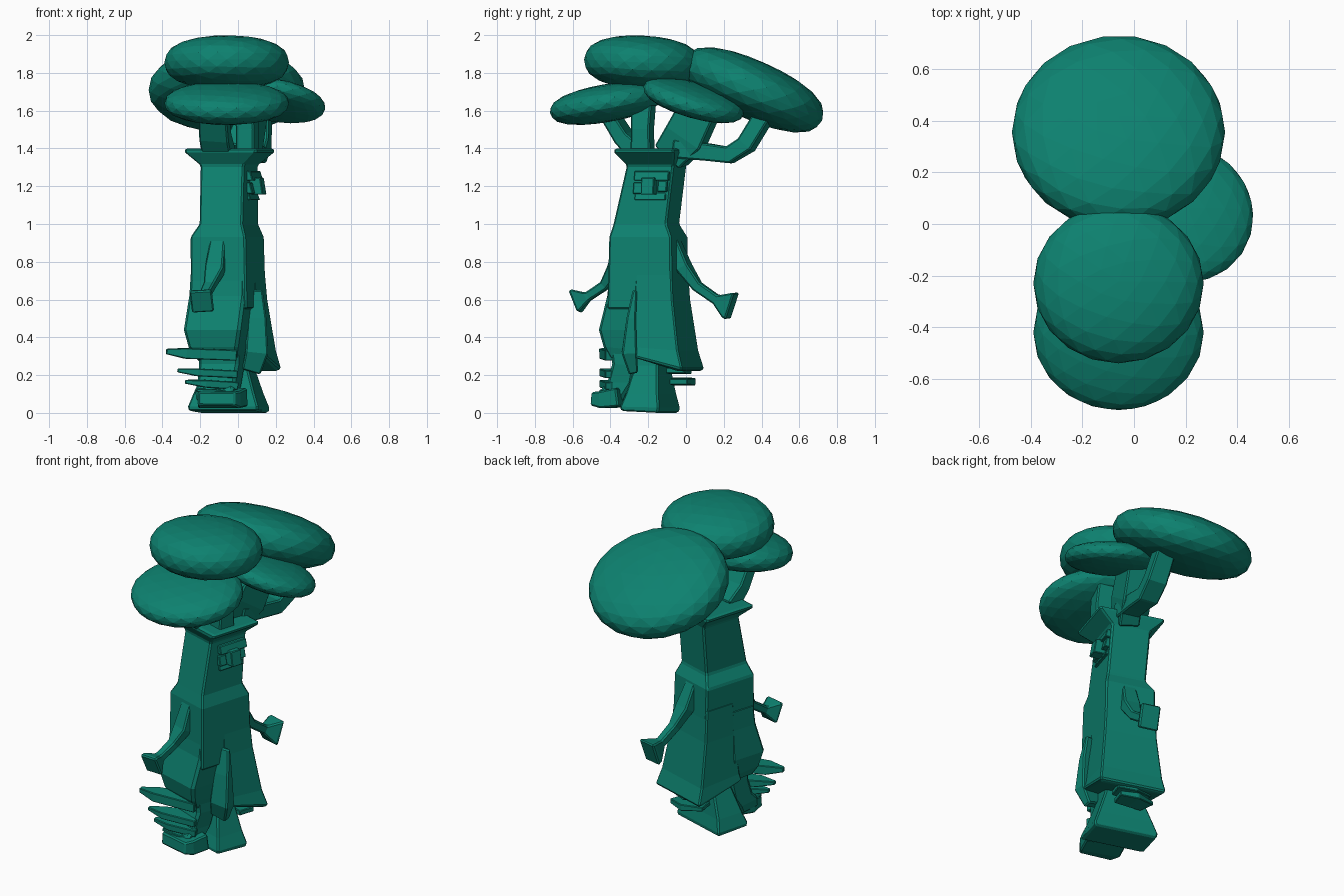
import bpy, bmesh, math
from mathutils import Vector, Matrix

mat = bpy.data.materials.new("teal")
mat.diffuse_color = (0.004, 0.22, 0.16, 1)

# Local body frame: u = facing direction, v = toward the rear arm
CENTRE = Vector((-0.055, -0.2, 0))
TURN = Matrix.Rotation(math.radians(-17), 3, 'Z')


def world(u, v, z):
    return CENTRE + TURN @ Vector((u, v, z))


def skin(name, loops, bevel=0.0):
    """Join equal-length loops of points into a capped solid."""
    bm = bmesh.new()
    rings = [[bm.verts.new(p) for p in loop] for loop in loops]
    n = len(rings[0])
    for a, b in zip(rings, rings[1:]):
        for i in range(n):
            j = (i + 1) % n
            bm.faces.new((a[i], a[j], b[j], b[i]))
    bm.faces.new(rings[0][::-1])
    bm.faces.new(rings[-1])
    bmesh.ops.recalc_face_normals(bm, faces=bm.faces)
    me = bpy.data.meshes.new(name)
    bm.to_mesh(me)
    bm.free()
    me.materials.append(mat)
    ob = bpy.data.objects.new(name, me)
    bpy.context.collection.objects.link(ob)
    if bevel:
        m = ob.modifiers.new("bevel", 'BEVEL')
        m.width = bevel
        m.segments = 1
    return ob


def column(name, rows, bevel=0.015):
    """Rows of (u0, u1, v0, v1, z front, z rear) in the body frame."""
    return skin(name, [[world(u0, v0, za), world(u1, v0, za), world(u1, v1, zb), world(u0, v1, zb)]
                       for u0, u1, v0, v1, za, zb in rows], bevel)


def limb(name, pts, side, bevel=0.008):
    """Rectangular limb; pts are (x, y, z, half width, half thickness)."""
    ps = [Vector(p[:3]) for p in pts]
    loops = []
    for i, p in enumerate(pts):
        t = (ps[min(i + 1, len(ps) - 1)] - ps[max(i - 1, 0)]).normalized()
        s = (side - t * side.dot(t)).normalized()
        n = t.cross(s)
        loops.append([ps[i] + s * p[3] * a + n * p[4] * b
                      for a, b in ((-1, -1), (1, -1), (1, 1), (-1, 1))])
    return skin(name, loops, bevel)


def puff(name, loc, radii, rx=0, ry=0, power=2.35):
    """Slightly boxy flattened ball."""
    bpy.ops.mesh.primitive_ico_sphere_add(subdivisions=3, radius=1, location=loc,
                                          rotation=(math.radians(rx), math.radians(ry), 0))
    ob = bpy.context.object
    ob.name = name
    for v in ob.data.vertices:
        r = math.hypot(v.co.x, v.co.y)
        v.co /= (r ** power + abs(v.co.z) ** power) ** (1 / power)
    ob.scale = radii
    ob.data.materials.append(mat)


# Foliage
puff("top_foliage", (-0.06, -0.23, 1.855), (0.33, 0.31, 0.142), -3)
puff("rear_foliage", (-0.06, 0.355, 1.71), (0.413, 0.4, 0.155), -24)
puff("front_foliage", (-0.06, -0.42, 1.64), (0.33, 0.305, 0.1), 10)
puff("side_foliage", (0.195, 0.04, 1.655), (0.27, 0.275, 0.08), -16, 10)

# Trunk with flared crown
column("trunk", [
    (-0.15, 0.16, -0.18, 0.18, 0.55, 0.55),
    (-0.155, 0.15, -0.172, 0.172, 0.93, 0.93),
    (-0.11, 0.128, -0.155, 0.14, 1.0, 1.0),
    (-0.125, 0.115, -0.085, 0.175, 1.31, 1.31),
    (-0.205, 0.205, -0.135, 0.205, 1.385, 1.385),
    (-0.195, 0.195, -0.125, 0.195, 1.4, 1.4)])

# Front coat panel narrowing into the stepping leg
column("front_panel", [
    (-0.155, 0.15, -0.172, 0.02, 0.75, 0.75),
    (-0.16, 0.15, -0.185, 0.0, 0.62, 0.62),
    (-0.175, 0.14, -0.235, 0.0, 0.44, 0.44),
    (-0.155, 0.12, -0.215, 0.0, 0.35, 0.33),
    (-0.12, 0.1, -0.18, -0.05, 0.28, 0.28)])
column("stepping_leg", [
    (-0.11, 0.11, -0.18, -0.04, 0.36, 0.34),
    (-0.11, 0.11, -0.17, -0.04, 0.26, 0.25),
    (-0.11, 0.1, -0.2, -0.06, 0.16, 0.16),
    (-0.11, 0.1, -0.24, -0.1, 0.12, 0.1),
    (-0.1, 0.09, -0.25, -0.13, 0.06, 0.04)])
limb("toe", [(-0.06, -0.32, 0.085, 0.12, 0.05), (-0.1, -0.42, 0.07, 0.12, 0.045),
             (-0.115, -0.48, 0.075, 0.1, 0.035)], TURN @ Vector((1, 0, 0)))

# Narrow fold beside the slit, and the rear panel
limb("slit_fold", [(0.1, -0.27, 0.65, 0.03, 0.012), (0.1, -0.29, 0.5, 0.05, 0.025),
                   (0.1, -0.3, 0.32, 0.06, 0.04), (0.07, -0.28, 0.22, 0.05, 0.025)],
     Vector((1, 0, 0)))
column("rear_panel", [
    (-0.155, 0.15, -0.02, 0.172, 0.8, 0.8),
    (-0.16, 0.165, -0.03, 0.185, 0.6, 0.6),
    (-0.175, 0.2, -0.05, 0.225, 0.35, 0.33),
    (-0.185, 0.22, -0.06, 0.255, 0.31, 0.23),
    (-0.17, 0.2, -0.04, 0.23, 0.3, 0.22)])

# Standing leg with flared foot
column("standing_leg", [
    (-0.1, 0.11, -0.04, 0.09, 0.38, 0.38),
    (-0.11, 0.12, -0.04, 0.09, 0.25, 0.25),
    (-0.17, 0.17, -0.075, 0.105, 0.1, 0.1),
    (-0.195, 0.2, -0.1, 0.12, 0.025, 0.02),
    (-0.185, 0.19, -0.09, 0.11, 0.01, 0.0)])

# Thin stacked root fins at the front, and two at the rear
for i, (x0, z, h) in enumerate(((-0.38, 0.315, 0.028), (-0.32, 0.215, 0.02),
                                (-0.28, 0.155, 0.02), (-0.22, 0.11, 0.016))):
    limb(f"front_fin_{i}", [(x0, -0.43, z + 0.01, 0.012, h * 0.5), (x0 + 0.1, -0.415, z, 0.045, h),
                            (-0.02, -0.36, z - 0.01, 0.07, h)], Vector((0.2, 1, 0)), 0.004)
for i, (y, z) in enumerate(((0.03, 0.165), (0.01, 0.225))):
    limb(f"rear_fin_{i}", [(-0.12, y - 0.06, z + 0.01, 0.05, 0.012), (0.0, y - 0.04, z, 0.06, 0.02),
                           (0.09, y - 0.07, z, 0.05, 0.015)], Vector((0, 1, 0)), 0.004)

# Arms ending in flared stumps
SIDE = TURN @ Vector((1, 0, 0))
limb("front_arm", [
    (-0.1, -0.33, 0.92, 0.04, 0.03), (-0.12, -0.375, 0.76, 0.05, 0.035),
    (-0.15, -0.43, 0.675, 0.03, 0.025), (-0.18, -0.52, 0.615, 0.026, 0.024),
    (-0.19, -0.575, 0.595, 0.058, 0.06), (-0.192, -0.592, 0.588, 0.06, 0.062)], SIDE)
limb("rear_arm", [
    (-0.01, -0.07, 0.92, 0.04, 0.03), (0.015, -0.01, 0.77, 0.05, 0.035),
    (0.04, 0.06, 0.67, 0.03, 0.027), (0.065, 0.16, 0.6, 0.026, 0.026),
    (0.08, 0.225, 0.572, 0.06, 0.068), (0.085, 0.245, 0.565, 0.06, 0.075)], SIDE)

# Branches carrying the foliage
limb("front_branch", [(-0.1, -0.24, 1.37, 0.08, 0.05), (-0.12, -0.33, 1.46, 0.08, 0.04),
                      (-0.13, -0.43, 1.62, 0.075, 0.035)], SIDE)
limb("middle_branch", [(0.05, -0.23, 1.37, 0.05, 0.055), (0.05, -0.23, 1.5, 0.05, 0.05),
                       (0.03, -0.22, 1.75, 0.05, 0.06)], SIDE)
limb("side_branch", [(0.0, -0.08, 1.36, 0.06, 0.09), (0.05, 0.0, 1.46, 0.06, 0.11),
                     (0.08, 0.09, 1.64, 0.06, 0.1)], SIDE)
limb("rear_branch", [(0.03, -0.06, 1.4, 0.06, 0.05), (0.07, 0.12, 1.38, 0.06, 0.045),
                     (0.09, 0.23, 1.365, 0.06, 0.045), (0.11, 0.32, 1.42, 0.06, 0.045),
                     (0.12, 0.43, 1.6, 0.055, 0.045)], SIDE)

# Face: brow, nose and mouth blocks
for name, u, v, z, hv, hz in (("brow", 0.15, 0.06, 1.255, 0.095, 0.025),
                              ("nose", 0.19, 0.05, 1.2, 0.035, 0.045),
                              ("left_cheek", 0.15, 0.12, 1.2, 0.025, 0.03),
                              ("right_cheek", 0.15, -0.015, 1.19, 0.025, 0.03),
                              ("mouth", 0.14, 0.05, 1.145, 0.085, 0.018)):
    column(name, [(0.08, u, v - hv, v + hv, z - hz, z - hz),
                  (0.08, u - 0.015, v - hv, v + hv, z + hz, z + hz)], 0.004)
